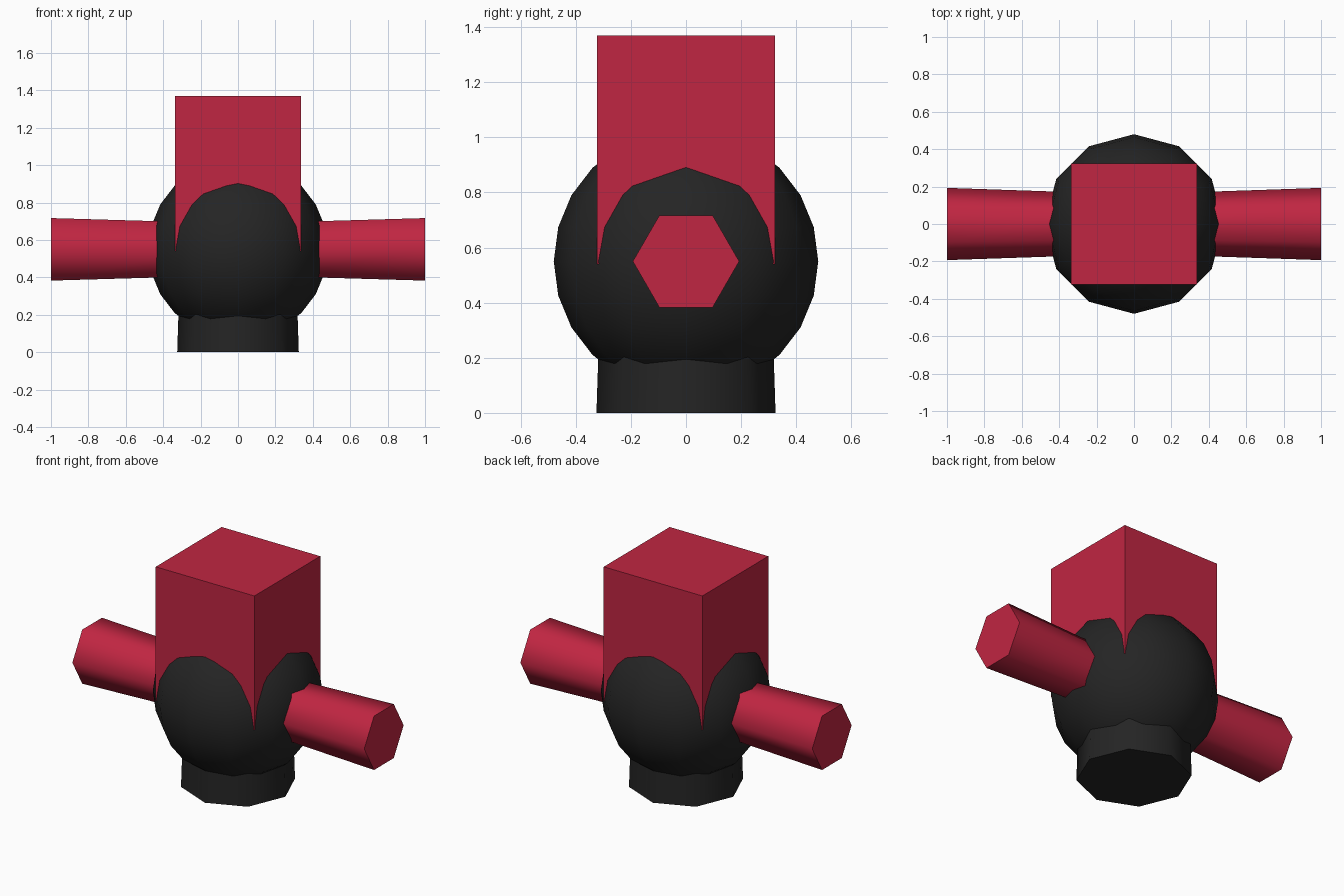
import bpy, math

if "Cube" in bpy.data.objects:
    bpy.data.objects.remove(bpy.data.objects["Cube"])

def material(name, rgb):
    m = bpy.data.materials.new(name)
    m.diffuse_color = (*rgb, 1)
    m.use_nodes = True
    m.node_tree.nodes["Principled BSDF"].inputs["Base Color"].default_value = m.diffuse_color
    return m

red = material("crimson", (0.53, 0.019, 0.054))
black = material("charcoal", (0.018, 0.018, 0.018))
CZ = 0.55  # height of the ball centre

def finish(name, mat, smooth=True):
    ob = bpy.context.object
    ob.name = name
    ob.data.materials.append(mat)
    bpy.ops.object.transform_apply(location=False, rotation=True, scale=True)
    if smooth:
        bpy.ops.object.shade_smooth_by_angle(angle=math.radians(65))
    return ob

# Ball body
bpy.ops.mesh.primitive_uv_sphere_add(segments=12, ring_count=12, radius=0.48, location=(0, 0, CZ))
finish("ball_body", black)

# Octagonal neck, slightly narrower towards the ball
bpy.ops.mesh.primitive_cone_add(vertices=8, radius1=0.325, radius2=0.312, depth=0.4, location=(0, 0, 0.2))
finish("neck", black)

# Square block rising out of the ball
z0, z1 = 0.54, 1.37
bpy.ops.mesh.primitive_cube_add(size=1, location=(0, 0, (z0 + z1) / 2))
bpy.context.object.scale = (0.676, 0.645, z1 - z0)
finish("top_block", red, smooth=False)

# Hexagonal side rods, flaring outwards
for side, label in ((-1, "left"), (1, "right")):
    bpy.ops.mesh.primitive_cone_add(vertices=6, radius1=0.166, radius2=0.193, depth=0.8,
                                    location=(side * 0.6, 0, CZ),
                                    rotation=(0, side * math.pi / 2, 0))
    finish(label + "_rod", red)
